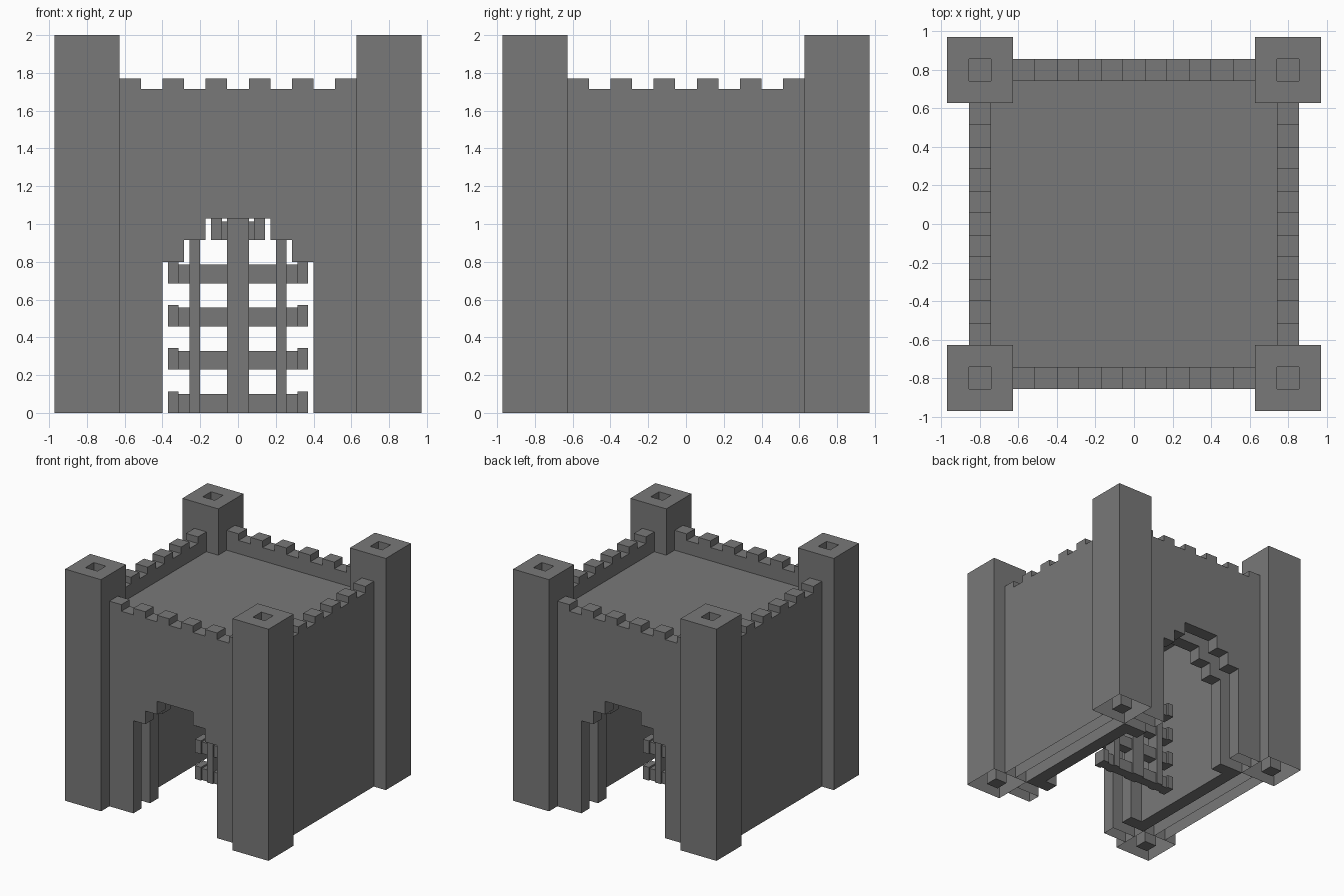
import bpy, bmesh, math
from mathutils import Matrix

if "Cube" in bpy.data.objects:
    bpy.data.objects.remove(bpy.data.objects["Cube"])

V = 2 / 17.5  # everything sits on a block grid of this size

stone = bpy.data.materials.new("grey_stone")
stone.diffuse_color = (0.19, 0.19, 0.19, 1)
stone.use_nodes = True
stone.node_tree.nodes["Principled BSDF"].inputs["Base Color"].default_value = stone.diffuse_color


def make(name, verts, faces, matrix=Matrix(), open_bottom=False):
    """Mesh object from block-grid coordinates."""
    mesh = bpy.data.meshes.new(name)
    mesh.from_pydata(verts, [], faces)
    bm = bmesh.new()
    bm.from_mesh(mesh)
    bmesh.ops.recalc_face_normals(bm, faces=bm.faces)
    if open_bottom:
        low = [f for f in bm.faces if all(v.co.z < 1e-4 for v in f.verts)]
        bmesh.ops.delete(bm, geom=low, context='FACES')
    bmesh.ops.transform(bm, matrix=Matrix.Scale(V, 4) @ matrix, verts=bm.verts)
    bm.to_mesh(mesh)
    bm.free()
    mesh.materials.append(stone)
    ob = bpy.data.objects.new(name, mesh)
    bpy.context.collection.objects.link(ob)
    return ob


def slab(name, profile, y0, y1, turn=0, open_bottom=False):
    """Extrude an x/z profile from y0 to y1, then turn it about z."""
    n = len(profile)
    verts = [(x, y, z) for y in (y0, y1) for x, z in profile]
    faces = [list(range(n)), list(range(2 * n - 1, n - 1, -1))]
    faces += [(i, (i + 1) % n, n + (i + 1) % n, n + i) for i in range(n)]
    make(name, verts, faces, Matrix.Rotation(math.radians(turn), 4, 'Z'), open_bottom)


def box(name, x0, x1, y0, y1, z0, z1):
    slab(name, [(x0, z0), (x1, z0), (x1, z1), (x0, z1)], y0, y1)


# stepped gate opening and battlement outline
half = [(3.5, 0), (3.5, 7), (2.5, 7), (2.5, 8), (1.5, 8), (1.5, 9)]
gate = [(-x, z) for x, z in half] + half[::-1]
battlement = []
for i in range(11):
    h = 15.5 if i % 2 == 0 else 15
    battlement += [(5.5 - i, h), (4.5 - i, h)]

# outer and inner walls: gated front and back, plain sides
for turn, side in ((0, "front"), (90, "right"), (180, "back"), (270, "left")):
    gated = side in ("front", "back")
    cut = gate if gated else []
    slab(side + "_outer_wall", [(-5.5, 0)] + cut + [(5.5, 0)] + battlement,
         -7.5, -6.5, turn, True)
    w = 5.5 if gated else 4.5
    slab(side + "_inner_wall", [(-w, 0)] + cut + [(w, 0), (w, 13), (-w, 13)],
         -5.5, -4.5, turn)

# roof deck
box("roof_deck", -6.5, 6.5, -6.5, 6.5, 13, 14)

# corner towers, open underneath, each with a square shaft
rings = [(1.5, 0), (1.5, 17.5), (0.5, 17.5), (0.5, 0)]
tower_verts = [(r * sx, r * sy, z) for r, z in rings
               for sx, sy in ((-1, -1), (1, -1), (1, 1), (-1, 1))]
tower_faces = [(4 * k + i, 4 * k + (i + 1) % 4, 4 * k + 4 + (i + 1) % 4, 4 * k + 4 + i)
               for k in range(3) for i in range(4)] + [(12, 13, 14, 15)]
for sx, a in ((-1, "left"), (1, "right")):
    for sy, b in ((-1, "front"), (1, "back")):
        make(f"{b}_{a}_tower", tower_verts, tower_faces,
             Matrix.Translation((7 * sx, 7 * sy, 0)))

# portcullis in the middle of the passage
box("portcullis_post", -0.5, 0.5, -0.5, 0.5, 0, 9)
for s in (-1, 1):
    box("portcullis_upright", 2 * s - 0.25, 2 * s + 0.25, -0.5, 0.5, 0, 8)
for z, w in ((0, 3.25), (2, 3.25), (4, 3.25), (6, 3.25), (8, 1.25)):
    box("portcullis_bar", -w + 0.1, w - 0.1, -0.375, 0.375, z, z + 0.875)
    for s in (-1, 1):
        c = s * (w - 0.25)
        box("portcullis_bar_end", c - 0.25, c + 0.25, -0.5, 0.5, z, z + 1)
